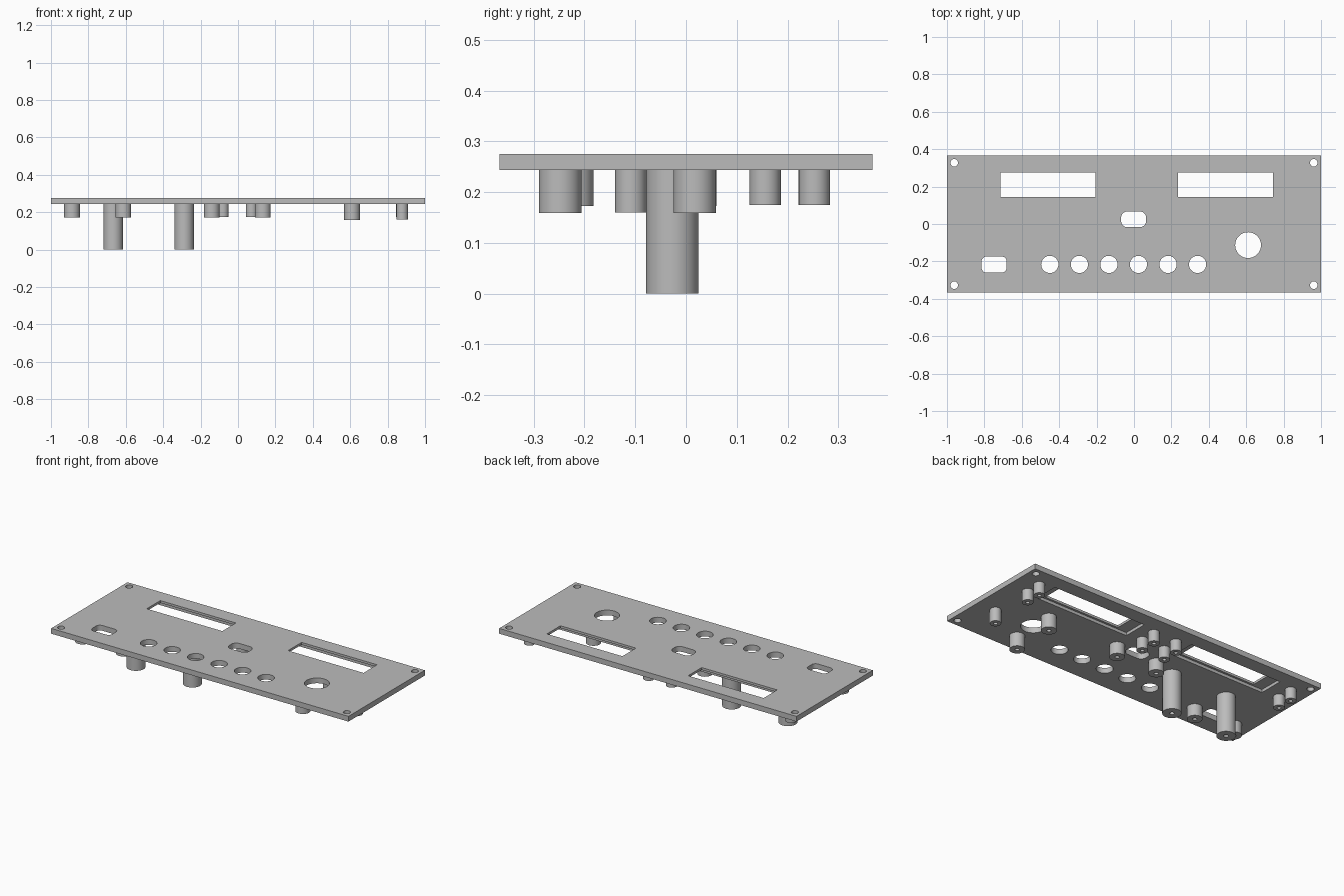
import bpy
import bmesh
from math import pi, cos, sin, radians

cube = bpy.data.objects.get("Cube")
if cube:
    bpy.data.objects.remove(cube, do_unlink=True)

HALF_X, HALF_Y = 1.0, 0.367
TOP, UNDER = 0.275, 0.243

grey = bpy.data.materials.new("plain grey")
grey.use_nodes = True
grey.diffuse_color = (0.5, 0.5, 0.5, 1)
grey.node_tree.nodes["Principled BSDF"].inputs["Base Color"].default_value = (0.5, 0.5, 0.5, 1)


def circle(x, y, r, n=40):
    return [(x + r * cos(2 * pi * i / n), y + r * sin(2 * pi * i / n)) for i in range(n)]


def rect(x0, x1, y0, y1):
    return [(x0, y0), (x1, y0), (x1, y1), (x0, y1)]


def slot(x, y, w, h, r, n=8):
    """Rounded rectangle outline."""
    pts = []
    for k, (sx, sy) in enumerate([(1, 1), (-1, 1), (-1, -1), (1, -1)]):
        cx, cy = x + sx * (w / 2 - r), y + sy * (h / 2 - r)
        for i in range(n + 1):
            a = (k + i / n) * pi / 2
            pts.append((cx + r * cos(a), cy + r * sin(a)))
    return pts


def prisms(name, outlines, z0, z1):
    """One object holding an upright prism for each outline."""
    bm = bmesh.new()
    for pts in outlines:
        low = [bm.verts.new((x, y, z0)) for x, y in pts]
        high = [bm.verts.new((x, y, z1)) for x, y in pts]
        bm.faces.new(low[::-1])
        bm.faces.new(high)
        for i in range(len(pts)):
            j = (i + 1) % len(pts)
            bm.faces.new((low[i], low[j], high[j], high[i]))
    return finish(name, bm)


def finish(name, bm):
    mesh = bpy.data.meshes.new(name)
    bm.to_mesh(mesh)
    bm.free()
    mesh.materials.append(grey)
    obj = bpy.data.objects.new(name, mesh)
    bpy.context.collection.objects.link(obj)
    return obj


def select(obj):
    bpy.ops.object.select_all(action='DESELECT')
    obj.select_set(True)
    bpy.context.view_layer.objects.active = obj


def cut(target, outlines, z0, z1):
    cutter = prisms("cutter", outlines, z0, z1)
    cutter.hide_render = True
    mod = target.modifiers.new("cut", 'BOOLEAN')
    mod.operation = 'DIFFERENCE'
    mod.solver = 'EXACT'
    mod.object = cutter
    select(target)
    bpy.ops.object.modifier_apply(modifier=mod.name)
    bpy.data.objects.remove(cutter, do_unlink=True)


def post(name, x, y, r, bottom, bore):
    """Hollow standoff hanging from the underside of the panel."""
    n = 32
    bm = bmesh.new()
    profile = [(bore, UNDER), (bore, bottom), (r, bottom), (r, UNDER)]
    rings = [[bm.verts.new((px, py, z)) for px, py in circle(x, y, rad, n)] for rad, z in profile]
    for a, b in zip(rings, rings[1:]):
        for i in range(n):
            j = (i + 1) % n
            bm.faces.new((a[i], b[i], b[j], a[j]))
    bmesh.ops.recalc_face_normals(bm, faces=bm.faces)
    # The outer wall must face away from the axis
    wall = max(bm.faces, key=lambda f: f.calc_center_median().x if abs(f.normal.z) < 0.5 else -9)
    if wall.normal.x < 0:
        bmesh.ops.reverse_faces(bm, faces=bm.faces)
    obj = finish(name, bm)
    select(obj)
    bpy.ops.object.shade_smooth_by_angle(angle=radians(30))


# Panel, then the shallow display recesses in its underside
panel = prisms("panel", [rect(-HALF_X, HALF_X, -HALF_Y, HALF_Y)], UNDER, TOP)
cut(panel, [rect(0.165, 0.79, 0.132, 0.282), rect(-0.785, -0.165, 0.132, 0.282)],
    UNDER - 0.1, UNDER + 0.018)

# Through holes: windows, connector slots, buttons, dial and corner screws
holes = [rect(0.235, 0.743, 0.145, 0.275), rect(-0.715, -0.207, 0.145, 0.275),
         slot(-0.748, -0.217, 0.134, 0.086, 0.026), slot(-0.002, 0.025, 0.134, 0.084, 0.034),
         circle(0.61, -0.113, 0.069)]
holes += [circle(-0.45 + 0.158 * i, -0.216, 0.046) for i in range(6)]
holes += [circle(sx * 0.961, sy * 0.327, 0.02) for sx in (-1, 1) for sy in (-1, 1)]
cut(panel, holes, UNDER - 0.1, TOP + 0.1)
select(panel)
bpy.ops.object.shade_smooth_by_angle(angle=radians(30))

# Display standoffs, four around each window
for side, xs in (("left", (0.073, 0.875)), ("right", (-0.081, -0.884))):
    for x in xs:
        for y in (0.156, 0.253):
            post(side + "_display_post", x, y, 0.031, 0.174, 0.011)

# Connector standoffs, one on each side of both slots
for x, y in ((-0.888, -0.224), (-0.613, -0.224), (-0.14, 0.018), (0.133, 0.018)):
    post("connector_post", x, y, 0.042, 0.172, 0.012)

# Dial standoffs
for y in (-0.248, 0.017):
    post("dial_post", 0.61, y, 0.042, 0.159, 0.012)
post("dial_side_post", 0.878, -0.109, 0.031, 0.16, 0.011)

# Long board standoffs
for x in (-0.667, -0.288):
    post("long_post", x, -0.027, 0.052, 0, 0.013)
